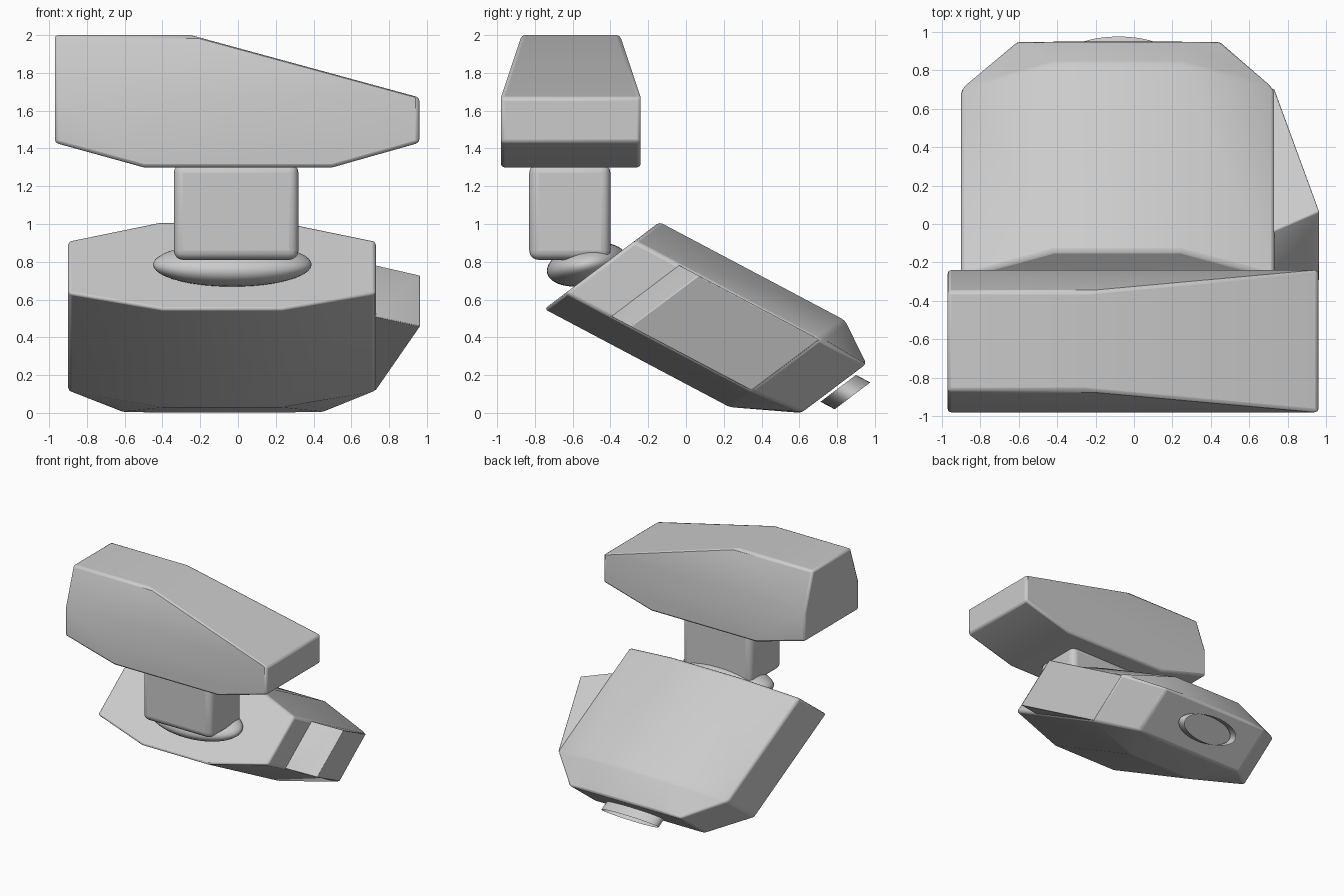
import bpy, bmesh, math
from mathutils import Vector

if "Cube" in bpy.data.objects:
    bpy.data.objects.remove(bpy.data.objects["Cube"])

X = Vector((1, 0, 0))
U = Vector((0, 0.798, 0.602))        # up the slanted face of the body
D = Vector((0, 0.884, -0.468))       # direction the body is swept along
O = Vector((0, -0.75, 0.55))         # lower front edge of the body


def pt(x, u, t):
    return O + X * x + U * u + D * t


def finish(ob, bevel=0.0, segments=2):
    bpy.context.view_layer.objects.active = ob
    for o in bpy.context.selected_objects:
        o.select_set(False)
    ob.select_set(True)
    if bevel:
        m = ob.modifiers.new("bevel", 'BEVEL')
        m.width, m.segments, m.limit_method = bevel, segments, 'ANGLE'
        m.angle_limit = math.radians(20)
    bpy.ops.object.shade_smooth_by_angle(angle=math.radians(35))


def mesh_object(name, verts, faces, bevel=0.0, segments=2):
    bm = bmesh.new()
    vs = [bm.verts.new(v) for v in verts]
    for f in faces:
        bm.faces.new([vs[i] for i in f])
    bmesh.ops.recalc_face_normals(bm, faces=bm.faces)
    me = bpy.data.meshes.new(name)
    bm.to_mesh(me)
    bm.free()
    ob = bpy.data.objects.new(name, me)
    bpy.context.collection.objects.link(ob)
    finish(ob, bevel, segments)
    return ob


def loft(name, rings, bevel=0.0, caps=True):
    n = len(rings[0])
    verts = [v for r in rings for v in r]
    faces = [(k * n + i, k * n + (i + 1) % n, (k + 1) * n + (i + 1) % n, (k + 1) * n + i)
             for k in range(len(rings) - 1) for i in range(n)]
    if caps:
        faces += [tuple(range(n)), tuple(range((len(rings) - 1) * n, len(rings) * n))]
    return mesh_object(name, verts, faces, bevel)


# Head: tapered top, sloping down to the right
head = [(-.97, 1.43, .37), (-.5, 1.3, .37), (.5, 1.3, .37), (.96, 1.43, .37),
        (.96, 1.67, .37), (-.25, 2, .26), (-.97, 2, .26), (-.97, 1.67, .37)]
verts = [(x, -.61 + s * h, z) for s in (-1, 1) for x, z, h in head]
faces = [(i, (i + 1) % 8, (i + 1) % 8 + 8, i + 8) for i in range(8)]
for k in (0, 8):
    faces += [tuple(k + i for i in (0, 1, 2, 3, 4, 7)), tuple(k + i for i in (7, 4, 5, 6))]
mesh_object("head_block", verts, faces, 0.018)

# Neck: rounded box
bpy.ops.mesh.primitive_cube_add(size=1, location=(-.01, -.615, 1.065))
neck = bpy.context.object
neck.name = "neck"
neck.dimensions = (.66, .43, .51)
bpy.ops.object.transform_apply(location=False, rotation=False, scale=True)
finish(neck, 0.05, 4)

# Collar: squashed ring-like bulge under the neck
bpy.ops.mesh.primitive_uv_sphere_add(segments=48, ring_count=24, radius=1,
                                     location=(-.03, -.525, .785),
                                     rotation=(math.radians(12), 0, 0))
collar = bpy.context.object
collar.name = "neck_collar"
collar.scale = (.42, .215, .11)
finish(collar)

# Body: eight-sided section swept on a slant, tapering to a rectangle at the back
section = [(-.4, 0), (.23, 0), (.73, .14), (.73, .6), (.25, .764), (-.42, .764),
           (-.9, .6), (-.9, .14)]
L = 1.11
front = [pt(x, u, 0) for x, u in section]
middle = [pt(x, u, L) for x, u in section]
low, high = Vector((0, .61, .0)), Vector((0, .955, .26))
back_x = [-.4, .23, .45, .45, .25, -.42, -.61, -.61]
back = [X * x + (low if i in (0, 1, 2, 7) else high) for i, x in enumerate(back_x)]
loft("body", [front, middle, back], 0.018)

# Side wedge on the right of the body
plan = [(.70, .27), (.73, .27), (.965, .385), (.73, L), (.70, L)]
loft("side_wedge", [[pt(x, u, t) for x, t in plan] for u in (.145, .595)], 0.006)

# Back ring: open oval tube just behind the body
c = Vector((-.08, .806, .13))
oval = [c + X * .265 * math.cos(a) + U * .118 * math.sin(a)
        for a in (2 * math.pi * i / 48 for i in range(48))]
loft("back_ring", [oval, [p + D * .085 for p in oval]], caps=False)
